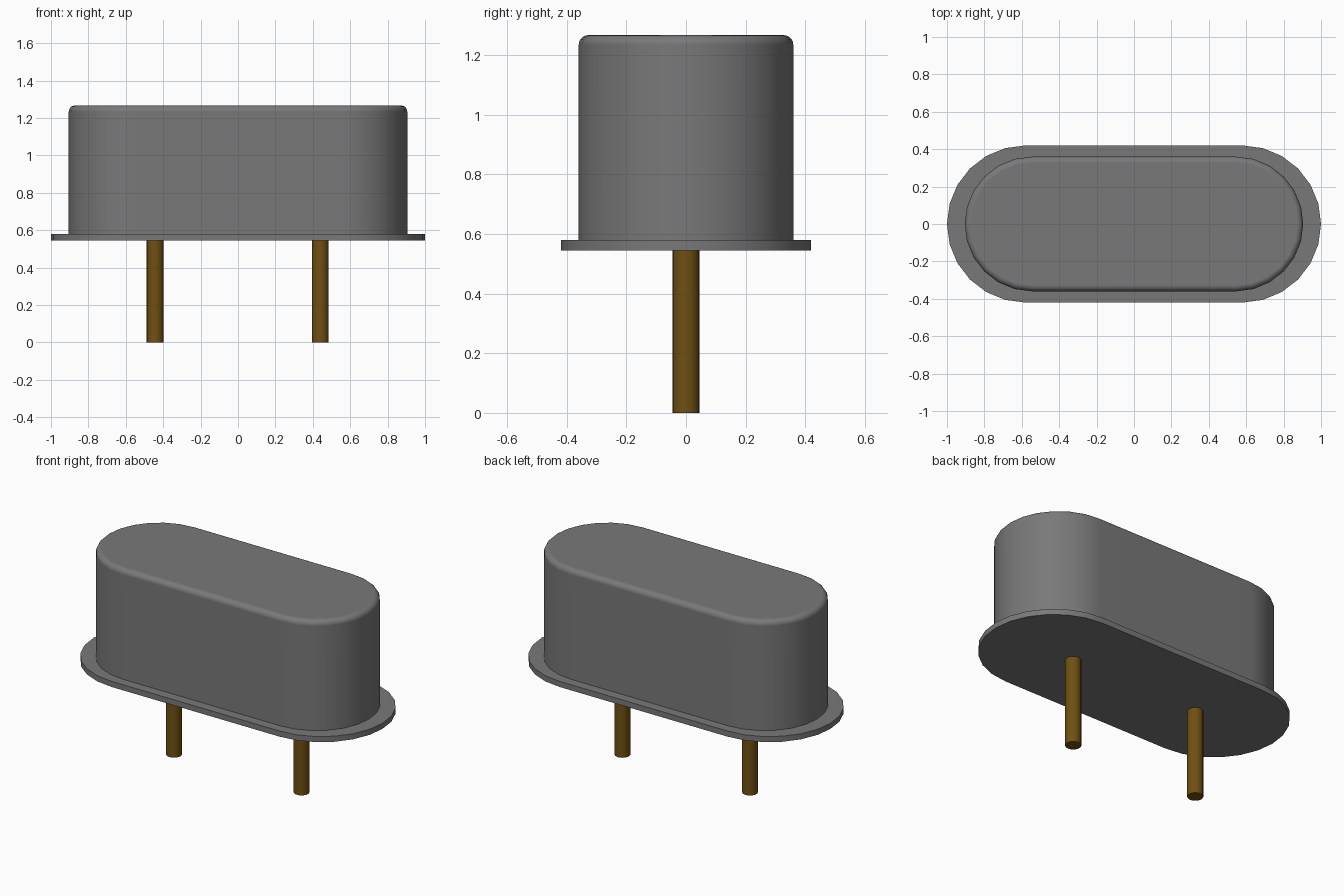
import bpy, bmesh, math

if "Cube" in bpy.data.objects:
    bpy.data.objects.remove(bpy.data.objects["Cube"])


def material(name, color):
    mat = bpy.data.materials.new(name)
    mat.diffuse_color = (*color, 1)
    mat.use_nodes = True
    mat.node_tree.nodes["Principled BSDF"].inputs["Base Color"].default_value = mat.diffuse_color
    return mat


def finish(obj, mat, angle=35):
    obj.data.materials.append(mat)
    bpy.ops.object.select_all(action='DESELECT')
    obj.select_set(True)
    bpy.context.view_layer.objects.active = obj
    bpy.ops.object.shade_smooth_by_angle(angle=math.radians(angle))
    # Keep the large faces evenly shaded
    obj.modifiers.new("weighted", 'WEIGHTED_NORMAL').keep_sharp = True


def stadium(half_len, r, n=12):
    """Outline with straight sides and two half-round ends."""
    c = half_len - r
    pts = []
    for side in (1, -1):
        for i in range(n + 1):
            a = -math.pi / 2 + math.pi * i / n
            pts.append((side * (c + r * math.cos(a)), side * r * math.sin(a)))
    return pts


def loft(name, sections, mat):
    """Closed solid through (half_length, radius, z) stadium sections."""
    bm = bmesh.new()
    rings = [[bm.verts.new((x, y, z)) for x, y in stadium(h, r)]
             for h, r, z in sections]
    n = len(rings[0])
    for lo, hi in zip(rings, rings[1:]):
        for i in range(n):
            j = (i + 1) % n
            bm.faces.new((lo[i], lo[j], hi[j], hi[i]))
    bm.faces.new(rings[0][::-1])
    bm.faces.new(rings[-1])
    mesh = bpy.data.meshes.new(name)
    bm.to_mesh(mesh)
    bm.free()
    obj = bpy.data.objects.new(name, mesh)
    bpy.context.collection.objects.link(obj)
    finish(obj, mat)


metal = material("dark_metal", (0.19, 0.19, 0.19))
gold = material("pin_gold", (0.16, 0.08, 0.006))

# Base flange
loft("base_flange", [(1.0, 0.42, 0.545), (1.0, 0.42, 0.58)], metal)

# Can with a rounded top edge
top, f = 1.267, 0.033
sections = [(0.905, 0.36, 0.56)]
for k in range(6):
    a = math.pi / 2 * k / 5
    d = f * (1 - math.cos(a))
    sections.append((0.905 - d, 0.36 - d, top - f + f * math.sin(a)))
loft("can", sections, metal)

# Pins
for name, x in (("left_pin", -0.443), ("right_pin", 0.44)):
    bpy.ops.mesh.primitive_cylinder_add(vertices=20, radius=0.045, depth=0.547,
                                        location=(x, 0, 0.2735))
    pin = bpy.context.object
    pin.name = name
    finish(pin, gold)
